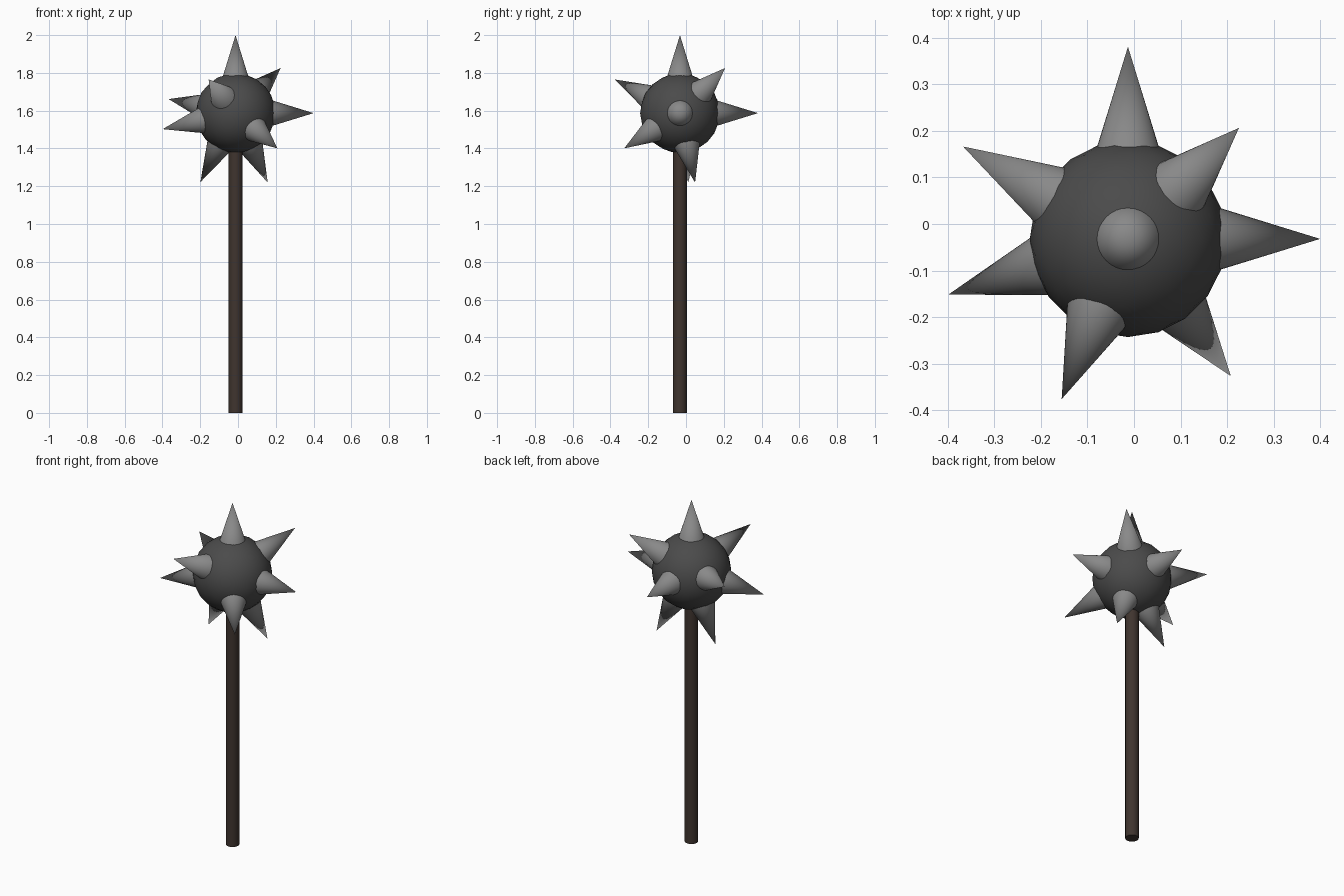
import bpy
from mathutils import Vector

if "Cube" in bpy.data.objects:
    bpy.data.objects.remove(bpy.data.objects["Cube"])

CENTRE = Vector((-0.013, -0.032, 1.587))
TIP, BASE, BASE_R = 0.413, 0.16, 0.078


def material(name, rgb):
    m = bpy.data.materials.new(name)
    m.diffuse_color = (*rgb, 1)
    m.use_nodes = True
    m.node_tree.nodes["Principled BSDF"].inputs["Base Color"].default_value = m.diffuse_color
    return m


def finish(name, mat):
    ob = bpy.context.object
    ob.name = name
    ob.data.materials.append(mat)
    bpy.ops.object.shade_smooth_by_angle(angle=0.7)
    return ob


wood = material("dark_wood", (0.05, 0.035, 0.028))
iron = material("dark_iron", (0.07, 0.07, 0.07))
steel = material("steel", (0.25, 0.25, 0.25))

# Handle, running up into the ball
top = 1.41
bpy.ops.mesh.primitive_cylinder_add(vertices=32, radius=0.036, depth=top,
                                    location=(CENTRE.x, CENTRE.y, top / 2))
finish("handle", wood)

# Spiked head
bpy.ops.mesh.primitive_ico_sphere_add(subdivisions=3, radius=0.211, location=CENTRE)
finish("ball", iron)

# Spikes pointing out from the ball centre
directions = [
    (0, 0, 1), (1, 0, 0), (0, 1, 0), (1, 1, 1),
    (-0.357, 0.20, 0.075), (-0.387, -0.12, -0.085),
    (-0.144, -0.348, 0.18), (0.216, -0.288, -0.182),
    (-0.187, 0.045, -0.367), (0.17, 0.08, -0.367),
]
for i, d in enumerate(directions):
    d = Vector(d).normalized()
    bpy.ops.mesh.primitive_cone_add(
        vertices=32, radius1=BASE_R, radius2=0, depth=TIP - BASE,
        location=CENTRE + d * (TIP + BASE) / 2,
        rotation=d.to_track_quat('Z', 'Y').to_euler())
    finish(f"spike_{i + 1}", steel)
